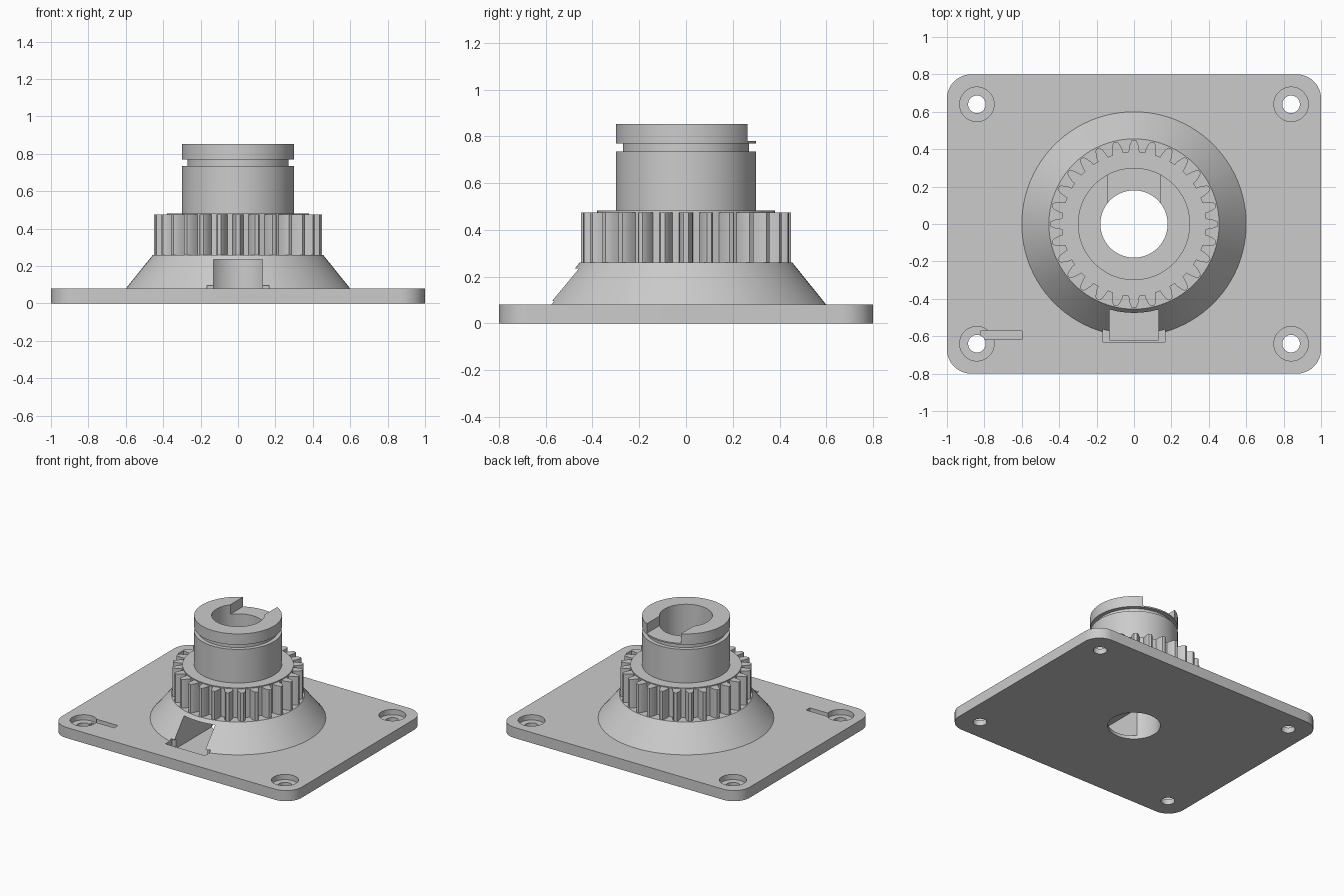
import bpy, bmesh, math
from math import sin, cos, pi

if "Cube" in bpy.data.objects:
    bpy.data.objects.remove(bpy.data.objects["Cube"])

grey = bpy.data.materials.new("grey")
grey.diffuse_color = (0.6, 0.6, 0.6, 1)
grey.use_nodes = True
grey.node_tree.nodes["Principled BSDF"].inputs["Base Color"].default_value = grey.diffuse_color


def finish(name, bm):
    bmesh.ops.recalc_face_normals(bm, faces=bm.faces[:])
    mesh = bpy.data.meshes.new(name)
    bm.to_mesh(mesh)
    bm.free()
    mesh.materials.append(grey)
    ob = bpy.data.objects.new(name, mesh)
    bpy.context.collection.objects.link(ob)
    return ob


def prism(name, outline, z0, z1):
    bm = bmesh.new()
    lo = [bm.verts.new((x, y, z0)) for x, y in outline]
    hi = [bm.verts.new((x, y, z1)) for x, y in outline]
    bm.faces.new(lo)
    bm.faces.new(hi)
    n = len(lo)
    for i in range(n):
        j = (i + 1) % n
        bm.faces.new((lo[i], lo[j], hi[j], hi[i]))
    return finish(name, bm)


def box(name, x0, x1, y0, y1, z0, z1):
    return prism(name, [(x0, y0), (x1, y0), (x1, y1), (x0, y1)], z0, z1)


def cylinder(name, x, y, r, z0, z1, n=48):
    ring = [(x + r * cos(2 * pi * i / n), y + r * sin(2 * pi * i / n)) for i in range(n)]
    return prism(name, ring, z0, z1)


def lathe(name, profile, n=96):
    # closed (radius, height) profile swept around z
    bm = bmesh.new()
    rings = [[bm.verts.new((r * cos(2 * pi * i / n), r * sin(2 * pi * i / n), z))
              for r, z in profile] for i in range(n)]
    m = len(profile)
    for i in range(n):
        a, b = rings[i], rings[(i + 1) % n]
        for k in range(m):
            l = (k + 1) % m
            bm.faces.new((a[k], b[k], b[l], a[l]))
    return finish(name, bm)


def cut(ob, cutters):
    for c in cutters:
        mod = ob.modifiers.new("cut", 'BOOLEAN')
        mod.operation = 'DIFFERENCE'
        mod.solver = 'EXACT'
        mod.object = c
        bpy.context.view_layer.objects.active = ob
        bpy.ops.object.modifier_apply(modifier=mod.name)


BORE = 0.18

# Base plate with rounded corners
outline = []
for k, (sx, sy) in enumerate([(1, 1), (-1, 1), (-1, -1), (1, -1)]):
    for i in range(13):
        a = (k + i / 12) * pi / 2
        outline.append((sx * 0.87 + 0.13 * cos(a), sy * 0.67 + 0.13 * sin(a)))
plate = prism("base_plate", outline, 0, 0.08)

# Conical hub, toothed ring and neck
hub = lathe("cone_hub", [(BORE, 0.08), (0.6, 0.08), (0.455, 0.26), (BORE, 0.26)])
neck = lathe("neck", [(BORE, 0.475), (0.38, 0.475), (0.38, 0.482), (0.3, 0.482),
                      (0.3, 0.735), (0.27, 0.735), (0.27, 0.77), (0.3, 0.77),
                      (0.3, 0.852), (BORE, 0.852)])

# Gear teeth with curved flanks: (radius, half width)
TEETH = 28
flank = [(0.385, 0.029), (0.405, 0.027), (0.425, 0.022), (0.438, 0.017), (0.449, 0.010)]
gear_outline = []
for t in range(TEETH):
    mid = 2 * pi * t / TEETH
    for r, w in flank:
        gear_outline.append((r * cos(mid - w / r), r * sin(mid - w / r)))
    for r, w in reversed(flank):
        gear_outline.append((r * cos(mid + w / r), r * sin(mid + w / r)))
gear = prism("gear_ring", gear_outline, 0.26, 0.475)

# Cutters: bore, front passage with flange seat, keyway, screw holes, small slot
bore = cylinder("bore_cutter", 0, 0, BORE, -0.1, 1, 96)
passage = box("passage_cutter", -0.13, 0.13, -0.62, 0, 0.025, 0.235)
seat = box("seat_cutter", -0.165, 0.165, -0.63, -0.55, 0.035, 0.095)
keyway = box("keyway_cutter", -0.142, 0.142, 0, 0.4, 0.78, 1)
slot = box("slot_cutter", -0.82, -0.6, -0.618, -0.573, 0.025, 0.2)
holes = []
for sx in (-1, 1):
    for sy in (-1, 1):
        holes.append(cylinder("screw_cutter", sx * 0.84, sy * 0.64, 0.047, -0.1, 0.2))
        holes.append(cylinder("counterbore_cutter", sx * 0.84, sy * 0.64, 0.092, 0.04, 0.2))

cut(plate, [bore, passage, seat, slot] + holes)
cut(hub, [passage, seat])
cut(gear, [bore])
cut(neck, [keyway])
for c in [bore, passage, seat, keyway, slot] + holes:
    bpy.data.objects.remove(c)

# Smooth round walls, keep edges sharp
for ob in (plate, hub, gear, neck):
    bpy.ops.object.select_all(action='DESELECT')
    ob.select_set(True)
    bpy.context.view_layer.objects.active = ob
    bpy.ops.object.shade_smooth_by_angle(angle=math.radians(25))
